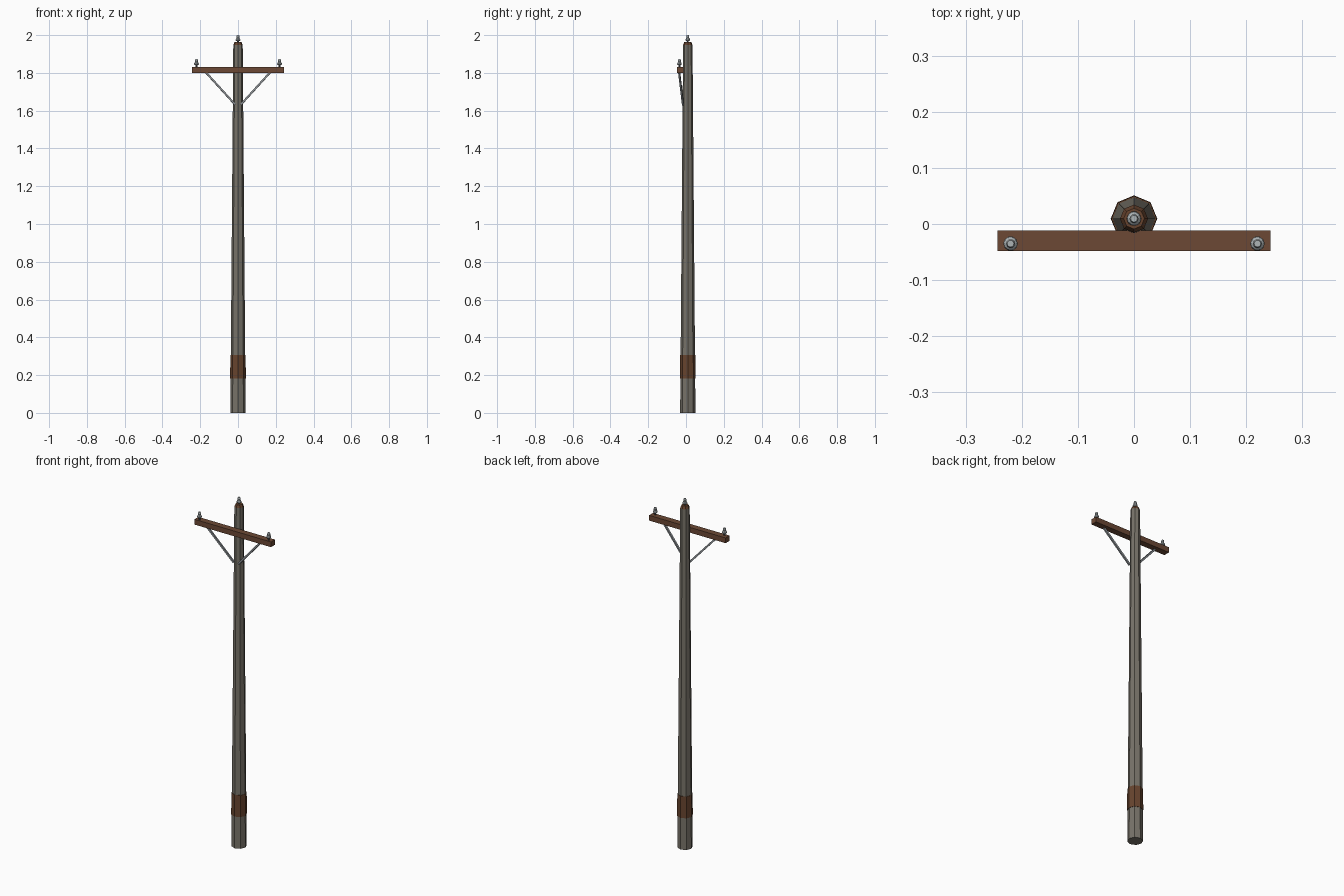
import bpy, bmesh, math
from mathutils import Vector

if "Cube" in bpy.data.objects:
    bpy.data.objects.remove(bpy.data.objects["Cube"])

PY = 0.0095  # pole axis offset in y


def mat(name, rgb):
    m = bpy.data.materials.new(name)
    m.diffuse_color = (*rgb, 1)
    m.use_nodes = True
    m.node_tree.nodes["Principled BSDF"].inputs["Base Color"].default_value = m.diffuse_color
    return m


wood = mat("weathered_wood", (0.185, 0.170, 0.140))
arm_wood = mat("brown_wood", (0.150, 0.066, 0.035))
rust = mat("rust_brown", (0.135, 0.057, 0.027))
steel = mat("galvanised_steel", (0.27, 0.29, 0.31))
glass = mat("pale_insulator", (0.42, 0.46, 0.47))
dark = mat("dark_metal", (0.06, 0.07, 0.08))


def finish(bm, name, *mats):
    bmesh.ops.recalc_face_normals(bm, faces=bm.faces)
    me = bpy.data.meshes.new(name)
    bm.to_mesh(me)
    bm.free()
    for m in mats:
        me.materials.append(m)
    ob = bpy.data.objects.new(name, me)
    bpy.context.collection.objects.link(ob)
    return ob


def lathe(name, profile, loc, sides, *mats, pick=None):
    """Closed faceted solid from (radius, z) rings."""
    bm = bmesh.new()
    rings = [[bm.verts.new((loc[0] + r * math.cos(2 * math.pi * i / sides),
                            loc[1] + r * math.sin(2 * math.pi * i / sides),
                            loc[2] + z)) for i in range(sides)] for r, z in profile]
    for a, b in zip(rings, rings[1:]):
        for i in range(sides):
            j = (i + 1) % sides
            bm.faces.new((a[i], a[j], b[j], b[i]))
    bm.faces.new(rings[0])
    bm.faces.new(rings[-1])
    if pick:
        for f in bm.faces:
            f.material_index = pick(f.calc_center_median())
    return finish(bm, name, *mats)


def box(name, lo, hi, m):
    bm = bmesh.new()
    bmesh.ops.create_cube(bm, size=1)
    for v in bm.verts:
        v.co = Vector([(l + h) / 2 + c * (h - l) for l, h, c in zip(lo, hi, v.co)])
    return finish(bm, name, m)


def strut(name, a, b, w, m):
    """Square bar between two points."""
    a, b = Vector(a), Vector(b)
    bm = bmesh.new()
    bmesh.ops.create_cube(bm, size=1)
    d = b - a
    rot = d.to_track_quat('Z', 'Y')
    for v in bm.verts:
        v.co = (a + b) / 2 + rot @ Vector((v.co.x * w, v.co.y * w, v.co.z * d.length))
    return finish(bm, name, m)


def insulator(name, x, y, z):
    # steel pin, then stepped bell
    lathe(name + "_pin", [(0.005, -0.005), (0.005, 0.018)], (x, y, z), 8, dark)
    lathe(name, [(0.010, 0.012), (0.013, 0.016), (0.011, 0.024), (0.008, 0.027),
                 (0.008, 0.036), (0.006, 0.043)], (x, y, z), 10, glass)


# tapered octagonal pole with bevelled top
lathe("pole", [(0.0405, 0), (0.025, 1.948), (0.0185, 1.964)], (0, PY, 0), 8,
      wood, rust, pick=lambda c: 1 if c.z > 1.95 else 0)

# rusty band near the foot
lathe("foot_band", [(0.0415, 0.182), (0.0405, 0.306)], (0, PY, 0), 8, rust)

# cross arm in front of the pole
box("cross_arm", (-0.243, -0.048, 1.80), (0.243, -0.012, 1.83), arm_wood)

# braces and insulators, mirrored left and right
for s, side in ((-1, "left"), (1, "right")):
    strut(side + "_brace", (s * 0.175, -0.037, 1.808), (s * 0.015, -0.016, 1.632), 0.010, steel)
    insulator(side + "_insulator", s * 0.22, -0.035, 1.83)
insulator("top_insulator", 0, PY, 1.957)
